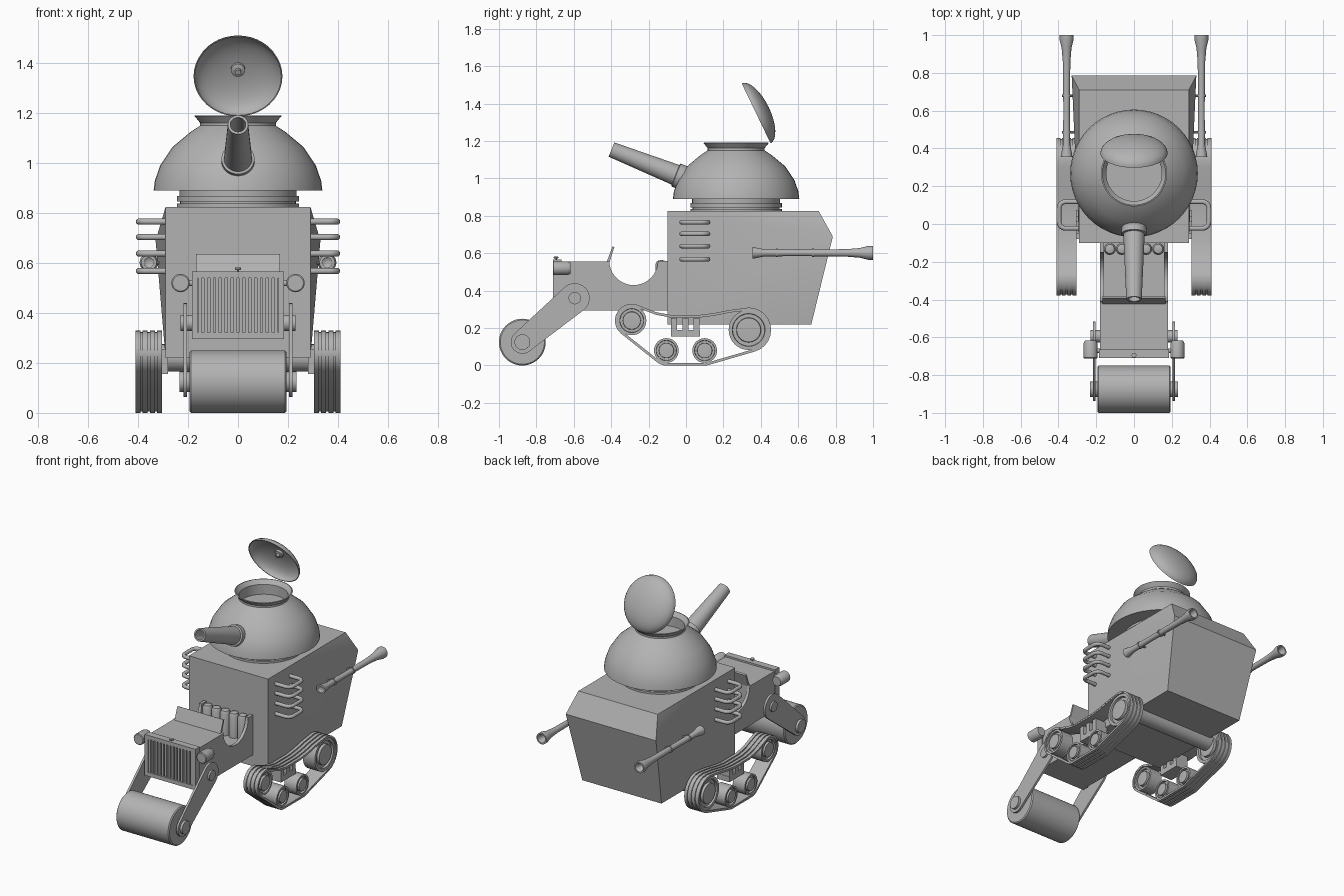
import bpy, bmesh
from math import sin, cos, radians, pi
from mathutils import Vector

cube = bpy.data.objects.get("Cube")
if cube:
    bpy.data.objects.remove(cube)

grey = bpy.data.materials.new("plain_grey")
grey.use_nodes = True
grey.diffuse_color = (0.45, 0.45, 0.45, 1)
grey.node_tree.nodes["Principled BSDF"].inputs["Base Color"].default_value = grey.diffuse_color
made = []


def finish(name, data, mirror):
    data.materials.append(grey)
    ob = bpy.data.objects.new(name, data)
    bpy.context.collection.objects.link(ob)
    if mirror:
        mod = ob.modifiers.new("both_sides", 'MIRROR')
        mod.use_mirror_merge = False
    made.append(ob)
    return ob


def mesh(name, verts, faces, mirror=False):
    bm = bmesh.new()
    vs = [bm.verts.new(v) for v in verts]
    for f in faces:
        bm.faces.new([vs[i] for i in f])
    bmesh.ops.remove_doubles(bm, verts=bm.verts, dist=1e-5)
    bmesh.ops.recalc_face_normals(bm, faces=bm.faces)
    data = bpy.data.meshes.new(name)
    bm.to_mesh(data)
    bm.free()
    return finish(name, data, mirror)


def lathe(name, profile, origin, axis, mirror=False, seg=32):
    """Spin (radius, height) points around an axis through origin."""
    rot = Vector((0, 0, 1)).rotation_difference(Vector(axis))
    verts, faces = [], []
    for r, h in profile:
        for k in range(seg):
            a = 2 * pi * k / seg
            verts.append(rot @ Vector((r * cos(a), r * sin(a), h)) + Vector(origin))
    for i in range(len(profile) - 1):
        for k in range(seg):
            n = (k + 1) % seg
            quad = [i * seg + k, i * seg + n, (i + 1) * seg + n, (i + 1) * seg + k]
            if profile[i][0] == 0:
                quad.pop(0)
            elif profile[i + 1][0] == 0:
                quad.pop()
            faces.append(quad)
    return mesh(name, verts, faces, mirror)


def rod(name, r, start, length, axis, mirror=False, seg=24):
    return lathe(name, [(0, 0), (r, 0), (r, length), (0, length)], start, axis, mirror, seg)


def prism(name, outline, x0, x1, mirror=False):
    """Extrude a side outline of (y, z) points from x0 to x1."""
    n = len(outline)
    verts = [(x, y, z) for x in (x0, x1) for y, z in outline]
    faces = [list(range(n)), list(range(n, 2 * n))]
    faces += [[i, (i + 1) % n, (i + 1) % n + n, i + n] for i in range(n)]
    return mesh(name, verts, faces, mirror)


def box(name, x0, x1, y0, y1, z0, z1, mirror=False):
    return prism(name, [(y0, z0), (y1, z0), (y1, z1), (y0, z1)], x0, x1, mirror)


def arc(cy, cz, r, a0, a1, n=12):
    angles = [radians(a0 + (a1 - a0) * i / n) for i in range(n + 1)]
    return [(cy + r * cos(a), cz + r * sin(a)) for a in angles]


X, Y, Z = (1, 0, 0), (0, 1, 0), (0, 0, 1)

# Rear cabin, bulging towards the back
side = [(.29, -.10, .825), (.29, .71, .825), (.33, .785, .69), (.29, .67, .22), (.29, -.10, .22)]
cabin = side + [(-x, y, z) for x, y, z in side]
mesh("cabin", cabin, [(0, 1, 2), (0, 2, 4), (2, 3, 4), (5, 6, 7), (5, 7, 9), (7, 8, 9),
                      (0, 1, 6, 5), (1, 2, 7, 6), (2, 3, 8, 7), (3, 4, 9, 8), (4, 0, 5, 9)])

# Turret neck, dome with open collar, and spout
lathe("turret_neck", [(0, .82), (.245, .82), (.245, .838), (.232, .838), (.232, .846), (.245, .846),
                      (.245, .868), (.235, .868), (.235, .895), (0, .895)], (0, .268, 0), Z, seg=48)
lathe("turret_dome", [(0, .89), (.338, .89), (.333, .93), (.312, .99), (.262, 1.065), (.19, 1.125),
                      (.152, 1.15), (.152, 1.162), (.175, 1.19), (.168, 1.192), (.147, 1.165),
                      (.147, 1.10), (0, 1.10)], (0, .268, 0), Z, seg=48)
spout_axis = (0, -.355, .14)
lathe("spout", [(0, -.06), (.062, -.06), (.056, .02), (.041, .38), (.031, .38), (.035, .1), (0, .1)],
      (0, -.045, 1.015), spout_axis)
lathe("spout_collar", [(0, -.06), (.066, -.06), (.066, .008), (.055, .012), (0, .012)],
      (0, -.045, 1.015), spout_axis)

# Raised lid with an inner boss
steps = [i / 8 for i in range(9)]
outer = [(.178 * sin(t * pi / 2), .075 * cos(t * pi / 2)) for t in steps]
inner = [(r * .975, h - .006 * (1 - r / .178)) for r, h in reversed(outer)]
lid_axis, lid_at = (0, .9, .434), (0, .375, 1.348)
lathe("lid", outer + inner, lid_at, lid_axis, seg=40)
lathe("lid_boss", [(0, .035), (.012, .035), (.012, .05), (.028, .055), (.028, .07), (0, .07)],
      lid_at, lid_axis, seg=20)

# Bonnet, open cockpit, seat and windscreen
box("bonnet", -.18, .18, -.68, -.41, .295, .555)
scoop = arc(-.28, .56, .13, 180, 360, 20)
prism("cockpit_side", [(-.42, .295), (-.42, .555)] + scoop + [(-.10, .56), (-.10, .295)], .16, .18, True)
box("cockpit_floor", -.165, .165, -.42, -.10, .295, .40)
for i in range(5):
    x = (i - 2) * .064
    lathe("seat_rib", [(0, .39), (.032, .39), (.032, .54), (.024, .558), (0, .565)],
          (x, -.132, 0), Z, seg=16)
prism("windscreen", [(-.425, .55), (-.41, .55), (-.383, .632), (-.393, .637)], -.168, .168)

# Radiator grille with frame and bars
box("grille_back", -.18, .18, -.69, -.67, .30, .56)
box("grille_top", -.185, .185, -.71, -.665, .54, .566)
box("grille_bottom", -.185, .185, -.71, -.665, .295, .322)
box("grille_post", .163, .185, -.71, -.665, .30, .56, True)
for i in range(14):
    x = (i - 6.5) * .0235
    box("grille_bar", x - .007, x + .007, -.706, -.685, .31, .55)
lathe("bonnet_ornament", [(0, 0), (.004, 0), (.004, .01), (.013, .012), (.013, .019), (0, .021)],
      (0, -.695, .562), Z, seg=12)

# Headlamps
lathe("headlamp", [(0, 0), (.03, 0), (.037, .015), (.037, .09), (.032, .094), (0, .094)],
      (.23, -.618, .52), (0, -1, 0), True, 24)
rod("headlamp_mount", .012, (.17, -.67, .52), .04, X, True, 12)

# Road roller and its arms
lathe("roller", [(0, -.194), (.118, -.194), (.125, -.188), (.125, .188), (.118, .194), (0, .194)],
      (0, -.875, .125), X, seg=48)
rod("roller_axle", .042, (-.234, -.875, .125), .468, X)
rod("arm_pivot", .033, (-.23, -.595, .36), .46, X)
prism("roller_arm", arc(-.595, .36, .08, -50, 130) + arc(-.875, .125, .062, 130, 310), .204, .218, True)


# Tracks: a grooved belt lofted round four wheels
def belt_path(o):
    return (arc(-.29, .24, .09 - o, 60, 231) + arc(-.105, .08, .08 - o, 231, 270, 4)
            + arc(.10, .08, .08 - o, 270, 286, 3) + arc(.335, .19, .12 - o, 286, 465)
            + [(.23, .296 - o), (.15, .28 - o), (.07, .27 - o), (-.08, .27 - o), (-.16, .285 - o)])


def belt(name, x0, x1, o0, o1):
    a, b = belt_path(o0), belt_path(o1)
    n = len(a)
    verts = [(x, y, z) for x, p in ((x0, a), (x1, a), (x1, b), (x0, b)) for y, z in p]
    faces = [(j * n + i, j * n + (i + 1) % n, (j + 1) % 4 * n + (i + 1) % n, (j + 1) % 4 * n + i)
             for j in range(4) for i in range(n)]
    mesh(name, verts, faces, True)


belt("track_belt", .306, .409, .006, .014)
for i in range(4):
    x = .305 + i * .0283
    belt("track_rib", x, x + .02, 0, .008)

for name, y, z, r in (("front_wheel", -.29, .24, .078), ("lower_wheel_front", -.105, .08, .066),
                      ("lower_wheel_rear", .10, .08, .066), ("rear_wheel", .335, .19, .107)):
    half = [(0, .05), (.6 * r, .047), (.62 * r, .03), (.8 * r, .03), (.82 * r, .044), (r, .044)]
    lathe(name, half + [(p, -h) for p, h in reversed(half)], (.358, y, z), X, True)

rod("rear_axle", .055, (-.315, .335, .22), .63, X)
box("bogie_beam", .28, .37, -.08, .075, .155, .19, True)
for y in (-.08, -.02, .04):
    box("bogie_post", .28, .37, y, y + .033, .18, .255, True)

# Side loops on the cabin
loop = [(-.023, .27)] + [(y, x) for y, x in arc(.012, .362, .035, 180, 90, 6)]
loop += [(.095 - y, x) for y, x in reversed(loop)]
for z in (.766, .704, .638, .568):
    curve = bpy.data.curves.new("side_loop", 'CURVE')
    curve.dimensions = '3D'
    curve.bevel_depth = .0125
    curve.bevel_resolution = 3
    spline = curve.splines.new('POLY')
    spline.points.add(len(loop) - 1)
    for p, (y, x) in zip(spline.points, loop):
        p.co = (x, y, z, 1)
    spline.use_smooth = True
    finish("side_loop", curve, True)

# Flared pipes along the rear sides
lathe("rear_pipe", [(0, .37), (.02, .355), (.031, .355), (.028, .375), (.019, .42), (.017, .6),
                    (.02, .86), (.026, .93), (.037, .975), (.037, 1), (.028, 1), (.014, .95),
                    (0, .95)], (.357, 0, .602), Y, True, 24)
for y in (.485, .68):
    rod("pipe_ring", .023, (.357, y - .005, .602), .01, Y, True)
    rod("pipe_pin", .007, (.29, y, .602), .09, X, True, 10)

# Smooth the round surfaces, keep edges sharp
bpy.ops.object.select_all(action='DESELECT')
for ob in made:
    if ob.type == 'MESH':
        ob.select_set(True)
        bpy.context.view_layer.objects.active = ob
bpy.ops.object.shade_smooth_by_angle(angle=radians(32))
